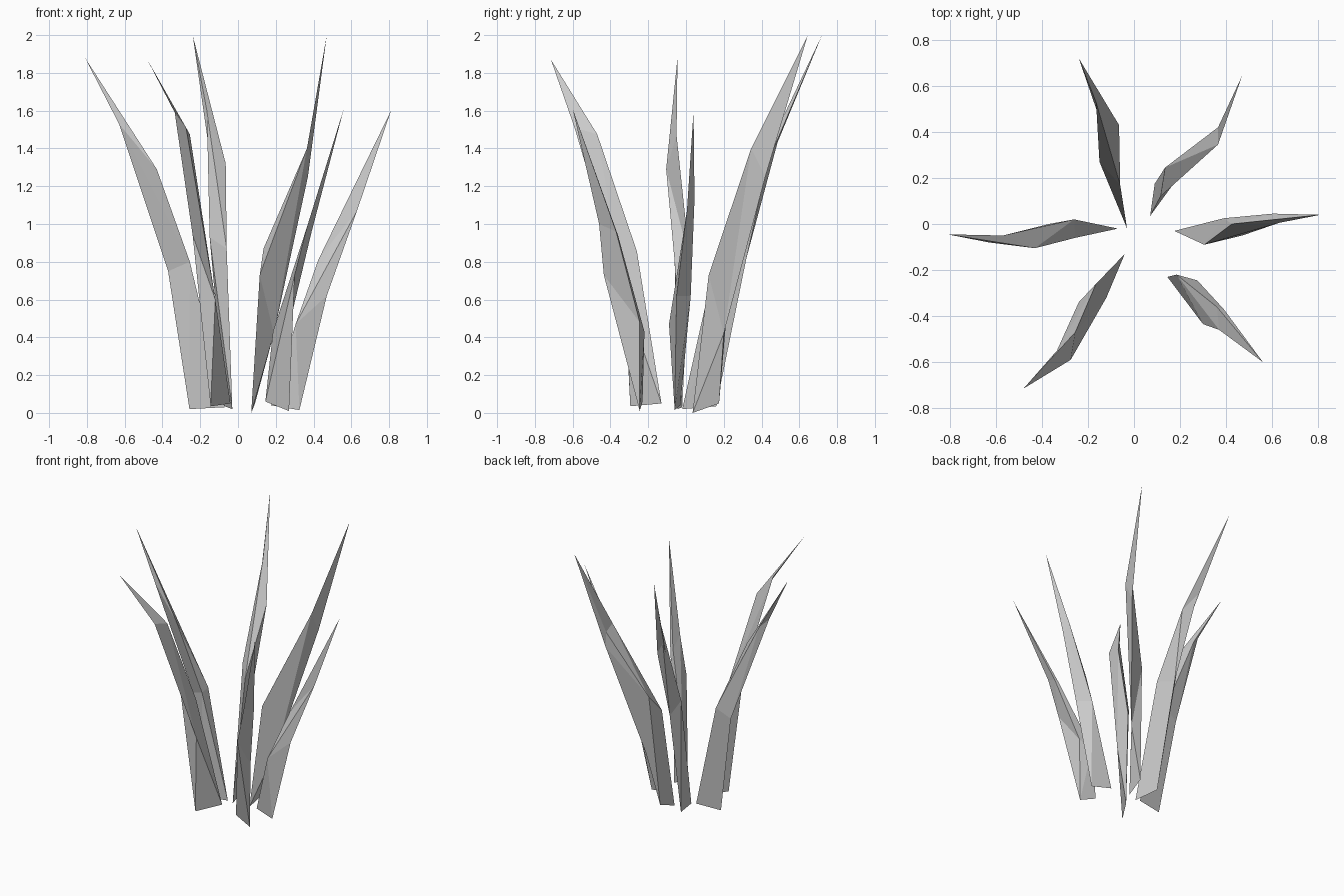
import bpy, bmesh


def blade(name, base, middle, upper, tip):
    """Faceted leaf: base edge -> triangle -> triangle -> point."""
    sections = [base, middle, upper, [tip]]
    bm = bmesh.new()
    for low, high in zip(sections, sections[1:]):
        lower = [bm.verts.new(p) for p in low]
        higher = [bm.verts.new(p) for p in high]
        hull = bmesh.ops.convex_hull(bm, input=lower + higher)
        # open the ends where neighbouring segments join
        caps = [f for f in hull["geom"] if isinstance(f, bmesh.types.BMFace)
                and (all(v in lower for v in f.verts) or all(v in higher for v in f.verts))]
        bmesh.ops.delete(bm, geom=caps, context='FACES_ONLY')
    bmesh.ops.remove_doubles(bm, verts=bm.verts[:], dist=0.001)
    bmesh.ops.recalc_face_normals(bm, faces=bm.faces[:])
    mesh = bpy.data.meshes.new(name)
    bm.to_mesh(mesh)
    bm.free()
    bpy.context.collection.objects.link(bpy.data.objects.new(name, mesh))


# tall pair at the back
blade("blade_back_left",
      [(-.03, -.02, .02), (-.07, .16, .035)],
      [(-.06, .17, .87), (-.15, .27, .93), (-.09, .32, .82)],
      [(-.065, .43, 1.32), (-.165, .53, 1.6), (-.14, .43, 1.3)],
      (-.24, .72, 2.0))
blade("blade_back_right",
      [(.07, .035, .0), (.09, .175, .05)],
      [(.115, .12, .73), (.135, .245, .87), (.19, .2, .42)],
      [(.365, .345, 1.4), (.365, .42, 1.36), (.37, .42, 1.25)],
      (.47, .645, 2.0))

# short pair on the right
blade("blade_right",
      [(.175, -.03, .04), (.325, -.06, .015)],
      [(.305, -.09, .47), (.39, .025, .62), (.47, -.05, .62)],
      [(.425, 0, .81), (.605, .045, 1.13), (.63, .005, 1.07)],
      (.81, .04, 1.6))
blade("blade_front_right",
      [(.145, -.23, .06), (.27, -.245, .01)],
      [(.185, -.22, .43), (.275, -.245, .48), (.3, -.435, .73)],
      [(.36, -.36, .94), (.39, -.37, .96), (.37, -.46, 1.0)],
      (.56, -.6, 1.61))

# middle-height pair on the left
blade("blade_front_left",
      [(-.04, -.13, .05), (-.145, -.295, .035)],
      [(-.165, -.26, .855), (-.24, -.34, .94), (-.12, -.32, .6)],
      [(-.255, -.47, 1.475), (-.335, -.55, 1.59), (-.275, -.59, 1.51)],
      (-.48, -.715, 1.87))
blade("blade_left",
      [(-.07, -.02, .03), (-.257, -.045, .02)],
      [(-.26, .02, .81), (-.255, -.06, .8), (-.37, 0, .75)],
      [(-.43, -.105, 1.29), (-.57, -.05, 1.47), (-.63, -.08, 1.53)],
      (-.81, -.045, 1.88))
